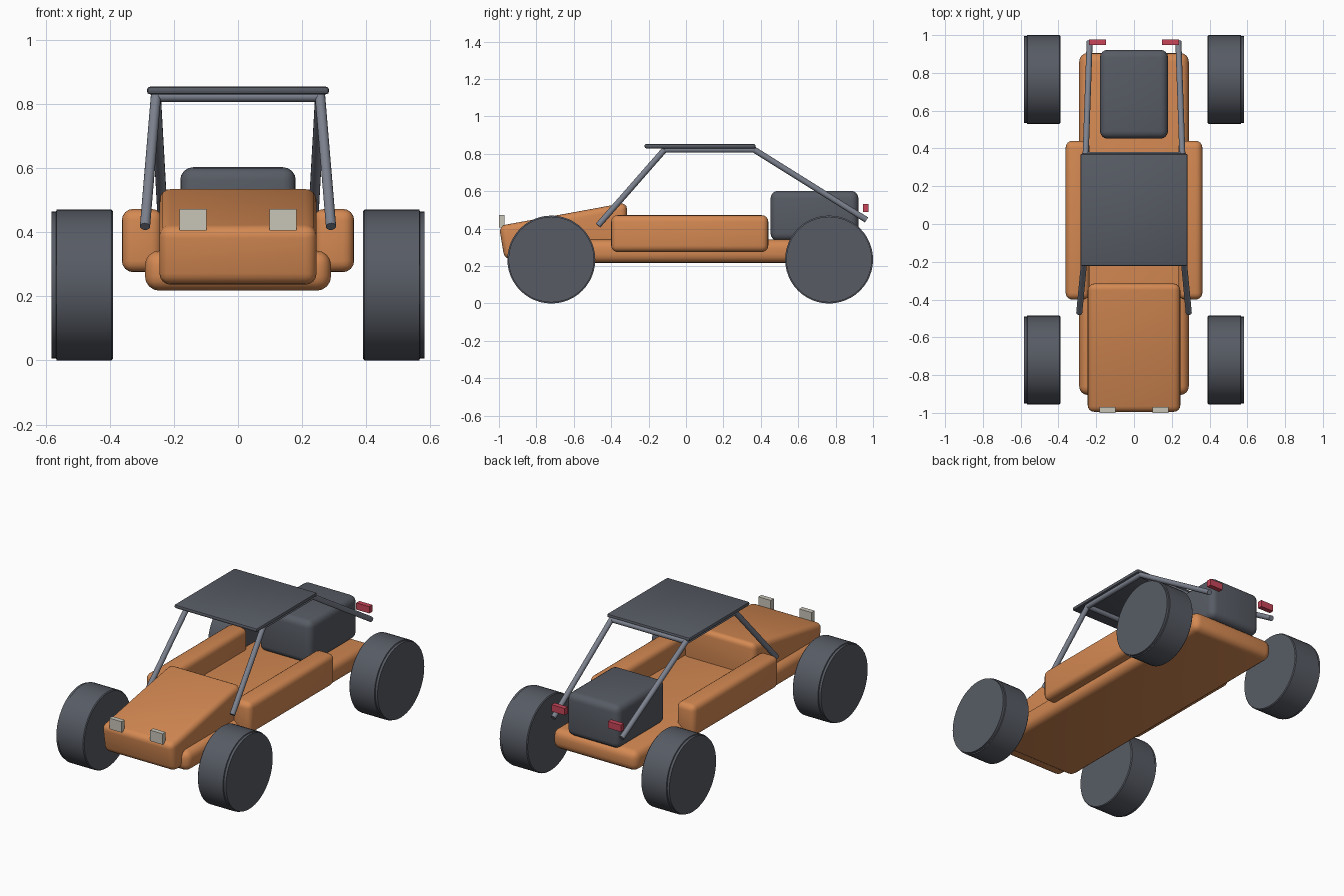
import bpy, bmesh, math
from mathutils import Vector, Matrix

if "Cube" in bpy.data.objects:
    bpy.data.objects.remove(bpy.data.objects["Cube"])


def material(name, rgb):
    m = bpy.data.materials.new(name)
    m.use_nodes = True
    m.diffuse_color = (*rgb, 1)
    m.node_tree.nodes["Principled BSDF"].inputs["Base Color"].default_value = (*rgb, 1)
    return m


orange = material("orange paint", (0.66, 0.25, 0.085))
charcoal = material("charcoal", (0.095, 0.105, 0.127))
steel = material("steel tube", (0.20, 0.22, 0.27))
cream = material("lamp cream", (0.58, 0.56, 0.48))
red = material("lamp red", (0.58, 0.06, 0.10))


def finish(name, bm, mat):
    bmesh.ops.recalc_face_normals(bm, faces=bm.faces)
    mesh = bpy.data.meshes.new(name)
    bm.to_mesh(mesh)
    bm.free()
    mesh.materials.append(mat)
    ob = bpy.data.objects.new(name, mesh)
    bpy.context.collection.objects.link(ob)
    bpy.ops.object.select_all(action="DESELECT")
    ob.select_set(True)
    bpy.context.view_layer.objects.active = ob
    bpy.ops.object.shade_smooth_by_angle(angle=math.radians(35))
    return ob


def prism(name, x0, x1, profile, mat, bevel=0, segments=4):
    """Side profile of (y, z) points drawn out between x0 and x1, with rounded edges."""
    bm = bmesh.new()
    face = bm.faces.new([bm.verts.new((x0, y, z)) for y, z in profile])
    out = bmesh.ops.extrude_face_region(bm, geom=[face])
    verts = [v for v in out["geom"] if isinstance(v, bmesh.types.BMVert)]
    bmesh.ops.translate(bm, verts=verts, vec=(x1 - x0, 0, 0))
    bmesh.ops.recalc_face_normals(bm, faces=bm.faces)
    if bevel:
        bmesh.ops.bevel(bm, geom=bm.edges[:], offset=bevel, segments=segments,
                        profile=0.5, affect="EDGES", clamp_overlap=True)
    return finish(name, bm, mat)


def box(name, x, y, z, mat, bevel=0, segments=4):
    corners = [(y[0], z[0]), (y[1], z[0]), (y[1], z[1]), (y[0], z[1])]
    return prism(name, x[0], x[1], corners, mat, bevel, segments)


def tube(name, a, b, radius=0.016):
    a, b = Vector(a), Vector(b)
    bm = bmesh.new()
    turn = (b - a).to_track_quat("Z", "Y").to_matrix().to_4x4()
    bmesh.ops.create_cone(bm, cap_ends=True, segments=16, radius1=radius, radius2=radius,
                          depth=(b - a).length, matrix=Matrix.Translation((a + b) / 2) @ turn)
    return finish(name, bm, steel)


def wheel(name, side, y):
    """Tyre turned about the x axis, stepped in at the outer shoulder."""
    bm = bmesh.new()
    outline = [(0.39, 0), (0.39, 0.23), (0.395, 0.235), (0.565, 0.235),
               (0.567, 0.229), (0.582, 0.229), (0.582, 0)]
    pts = [bm.verts.new((side * x, 0, r)) for x, r in outline]
    edges = [bm.edges.new(p) for p in zip(pts, pts[1:])]
    bmesh.ops.spin(bm, geom=pts + edges, cent=(0, 0, 0), axis=(1, 0, 0),
                   angle=math.tau, steps=48, use_duplicate=False)
    bmesh.ops.remove_doubles(bm, verts=bm.verts, dist=0.0005)
    bmesh.ops.translate(bm, verts=bm.verts, vec=(0, y, 0.235))
    return finish(name, bm, charcoal)


# Body
box("floor_tub", (-0.29, 0.29), (-0.905, 0.905), (0.217, 0.342), orange, 0.045)
prism("nose", -0.245, 0.245,
      [(-0.97, 0.236), (-0.32, 0.236), (-0.315, 0.54), (-1.0, 0.415)], orange, 0.035)
box("engine_cover", (-0.18, 0.18), (0.452, 0.922), (0.335, 0.602), charcoal, 0.04)
box("roof_panel", (-0.284, 0.284), (-0.222, 0.372), (0.829, 0.853), charcoal, 0.01, 2)

# Paired parts
for side, label in ((1, "left"), (-1, "right")):
    def sx(a, b):
        return tuple(sorted((side * a, side * b)))

    box(f"side_pod_{label}", sx(0.235, 0.362), (-0.4, 0.44), (0.275, 0.472), orange, 0.035)
    box(f"headlight_{label}", sx(0.098, 0.183), (-1.0, -0.97), (0.405, 0.472), cream)
    box(f"tail_light_{label}", sx(0.148, 0.238), (0.947, 0.977), (0.49, 0.532), red)
    wheel(f"front_wheel_{label}", side, -0.72)
    wheel(f"rear_wheel_{label}", side, 0.765)

    # Roll cage
    foot, front = (side * 0.29, -0.47, 0.417), (side * 0.256, -0.115, 0.822)
    rear, tail = (side * 0.256, 0.365, 0.822), (side * 0.235, 0.965, 0.447)
    tube(f"front_post_{label}", foot, front)
    tube(f"roof_rail_{label}", front, rear)
    tube(f"rear_stay_{label}", rear, tail)

for label, y in (("front", -0.115), ("rear", 0.365)):
    tube(f"{label}_crossbar", (-0.256, y, 0.822), (0.256, y, 0.822))
